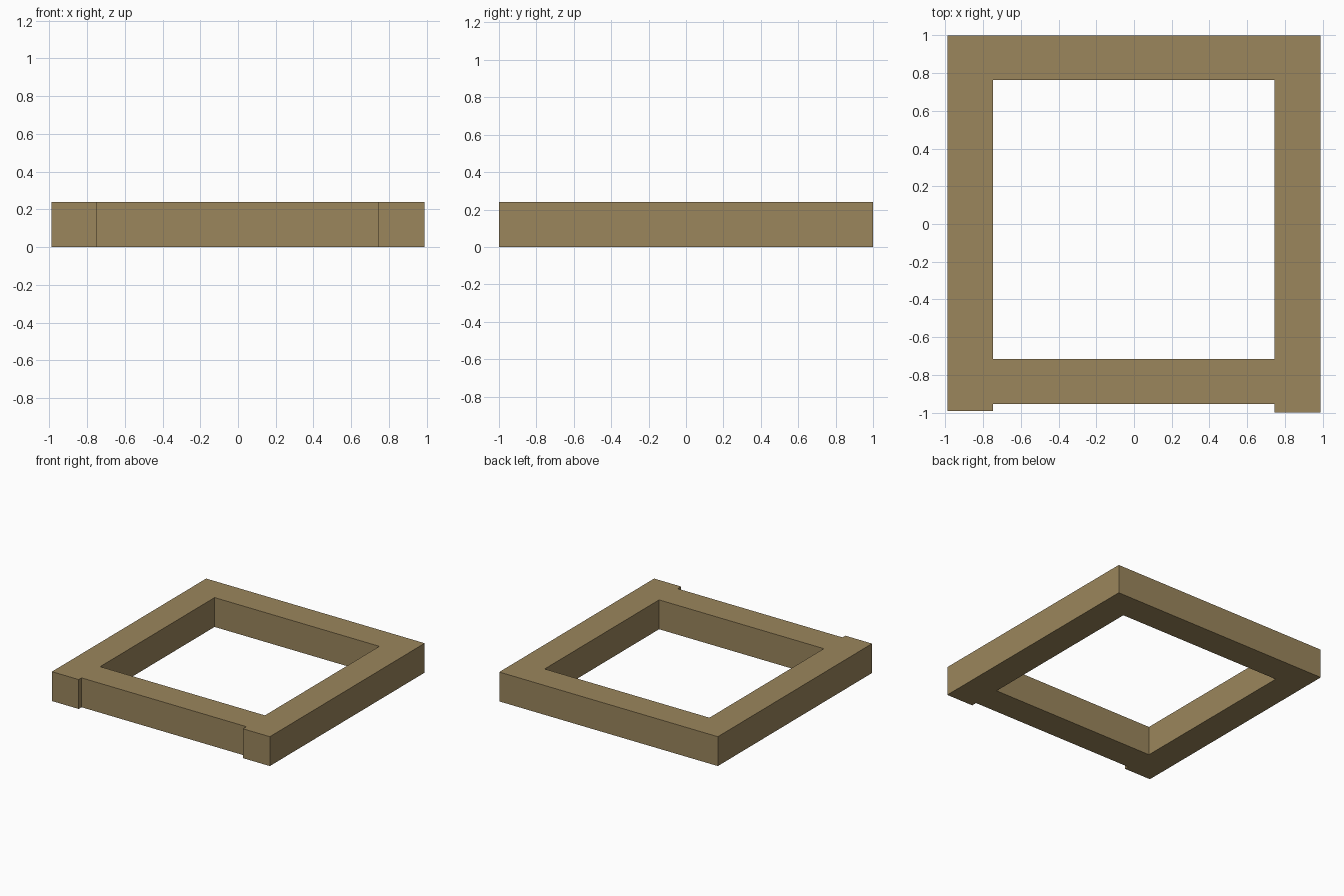
import bpy
import bmesh

if "Cube" in bpy.data.objects:
    bpy.data.objects.remove(bpy.data.objects["Cube"])

HEIGHT = 0.24

wood = bpy.data.materials.new("tan wood")
wood.diffuse_color = (0.328, 0.238, 0.107, 1.0)
wood.use_nodes = True
wood.node_tree.nodes["Principled BSDF"].inputs["Base Color"].default_value = wood.diffuse_color


def beam(name, x0, x1, y0, y1):
    """Square timber lying on the ground between the given x and y limits."""
    bm = bmesh.new()
    bmesh.ops.create_cube(bm, size=1.0)
    for v in bm.verts:
        v.co.x = x1 if v.co.x > 0 else x0
        v.co.y = y1 if v.co.y > 0 else y0
        v.co.z = HEIGHT if v.co.z > 0 else 0.0
    mesh = bpy.data.meshes.new(name)
    bm.to_mesh(mesh)
    bm.free()
    mesh.materials.append(wood)
    obj = bpy.data.objects.new(name, mesh)
    bpy.context.collection.objects.link(obj)
    return obj


# Long side timbers
beam("left_beam", -0.988, -0.746, -0.992, 1.0)
beam("right_beam", 0.744, 0.988, -1.0, 1.0)

# Cross timbers butted between the sides; the front one is set back
beam("back_beam", -0.746, 0.744, 0.763, 1.0)
beam("front_beam", -0.746, 0.744, -0.955, -0.715)
